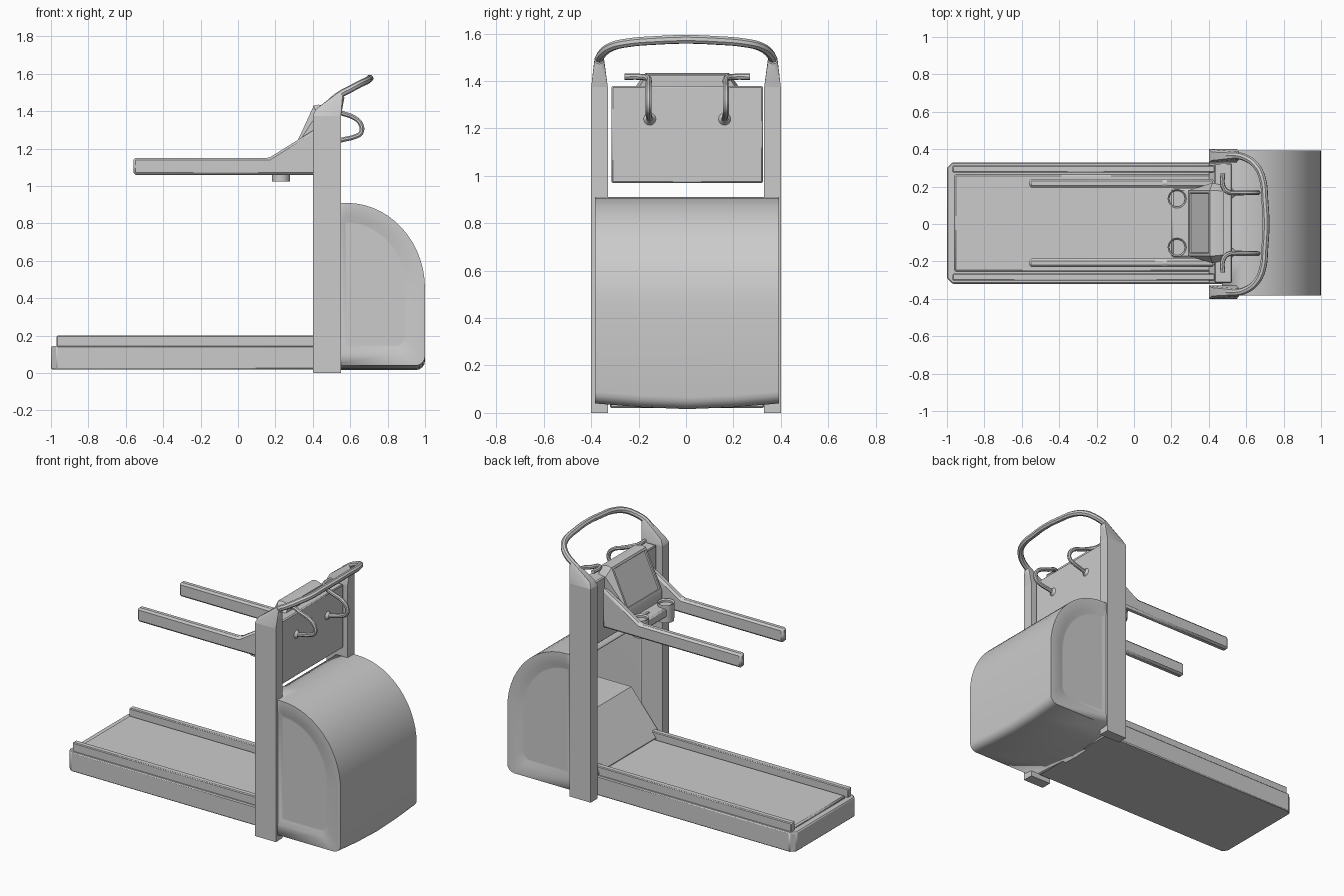
import bpy, bmesh, math
from mathutils import Vector

if "Cube" in bpy.data.objects:
    bpy.data.objects.remove(bpy.data.objects["Cube"])

C = 0.005  # small sideways offset of the centre parts


def finish(name, bm, bevel=0.0):
    bmesh.ops.recalc_face_normals(bm, faces=bm.faces[:])
    me = bpy.data.meshes.new(name)
    bm.to_mesh(me)
    bm.free()
    ob = bpy.data.objects.new(name, me)
    bpy.context.collection.objects.link(ob)
    if bevel:
        m = ob.modifiers.new("Bevel", 'BEVEL')
        m.width, m.segments = bevel, 1
    return ob


def extrude(name, pts, vec, bevel=0.0):
    bm = bmesh.new()
    f = bm.faces.new([bm.verts.new(p) for p in pts])
    r = bmesh.ops.extrude_face_region(bm, geom=[f])
    bmesh.ops.translate(bm, vec=vec, verts=[v for v in r['geom'] if isinstance(v, bmesh.types.BMVert)])
    return finish(name, bm, bevel)


def prism(name, xz, y0, y1, bevel=0.0):
    return extrude(name, [(x, y0, z) for x, z in xz], (0, y1 - y0, 0), bevel)


def box(name, x0, x1, y0, y1, z0, z1, bevel=0.0):
    return prism(name, [(x0, z0), (x1, z0), (x1, z1), (x0, z1)], y0, y1, bevel)


def hull_mesh(pts):
    bm = bmesh.new()
    for p in pts:
        bm.verts.new(p)
    r = bmesh.ops.convex_hull(bm, input=bm.verts[:])
    loose = [v for v in bm.verts if not v.link_faces]
    bmesh.ops.delete(bm, geom=loose, context='VERTS')
    bmesh.ops.recalc_face_normals(bm, faces=bm.faces[:])
    bmesh.ops.dissolve_limit(bm, angle_limit=0.02, verts=bm.verts[:], edges=bm.edges[:])
    return bm


def tube(name, pts, r):
    cu = bpy.data.curves.new(name, 'CURVE')
    cu.dimensions = '3D'
    cu.bevel_depth, cu.bevel_resolution, cu.resolution_u = r, 2, 4
    cu.use_fill_caps = True
    sp = cu.splines.new('BEZIER')
    sp.bezier_points.add(len(pts) - 1)
    for b, p in zip(sp.bezier_points, pts):
        b.co = p
        b.handle_left_type = b.handle_right_type = 'AUTO'
    ob = bpy.data.objects.new(name, cu)
    bpy.context.collection.objects.link(ob)
    bpy.context.view_layer.objects.active = ob
    bpy.ops.object.select_all(action='DESELECT')
    ob.select_set(True)
    bpy.ops.object.convert(target='MESH')
    return ob


# Running deck with cut rear corners, belt and roller strip
deck = [(-1, -.295), (-.97, -.325), (.5, -.325), (.5, .325), (-.97, .325), (-1, .295)]
extrude("deck", [(x, y + C, .02) for x, y in deck], (0, 0, .125), .006)
box("belt", -.96, .45, C - .26, C + .26, .12, .16, .008)

# Motor cover inside the open hood
prism("motor_cover", [(.40, .03), (.40, .165), (.61, .42), (.9, .42), (.9, .05)], C - .32, C + .32)


# Hood: lofted side outlines with recessed side panels, open towards the belt
def outline(d, zb):
    pts = [(.47 + d, .91 - d)]
    for i in range(15):
        a = math.pi / 2 * (1 - i / 14)
        pts.append((.58 + (.42 - d) * math.cos(a), .45 + (.46 - d) * math.sin(a)))
    r = .05
    for i in range(5):
        a = -math.pi / 2 * i / 4
        pts.append((1 - d - r + r * math.cos(a), zb + d + r + r * math.sin(a)))
    pts.append((.47 + d, zb + d))
    return pts


half = [(.11, .375, .04), (.10, .375, .04), (.07, .388, .04), (0, .388, .04), (0, .2, .024)]
loops = [(d, -y, zb) for d, y, zb in half] + [(0, 0, .016)] + [(d, y, zb) for d, y, zb in reversed(half)]
bm = bmesh.new()
rings = [[bm.verts.new((x, y + C, z)) for x, z in outline(d, zb)] for d, y, zb in loops]
for k, (a, b) in enumerate(zip(rings, rings[1:])):
    n = len(a)
    for i in range(n):
        if i == n - 1 and 3 <= k < len(rings) - 4:
            continue  # open front
        bm.faces.new((a[i], a[(i + 1) % n], b[(i + 1) % n], b[i]))
bm.faces.new(rings[0])
bm.faces.new(rings[-1])
hood = finish("hood", bm)
bm = bmesh.new()
bm.from_mesh(hood.data)
if sum(f.normal.dot(f.calc_center_median() - Vector((.73, C, .45))) for f in bm.faces) < 0:
    bmesh.ops.reverse_faces(bm, faces=bm.faces[:])
bm.to_mesh(hood.data)
bm.free()
m = hood.modifiers.new("Shell", 'SOLIDIFY')
m.thickness, m.offset = .012, -1

# Console back panel and tray
box("console_panel", .43, .525, C - .32, C + .32, .97, 1.38, .006)
box("tray", .20, .45, C - .185, C + .185, 1.06, 1.12, .01)
box("tray_button", .247, .263, C + .015, C + .065, 1.11, 1.126)

# Display housing with an inset screen
side = [(.29, .175, 1.18), (.405, .175, 1.43), (.43, .175, 1.435), (.42, .215, 1.38),
        (.48, .20, 1.38), (.48, .17, 1.425), (.43, .20, 1.06), (.29, .175, 1.10)]
bm = hull_mesh([(x, C + s * y, z) for s in (-1, 1) for x, y, z in side])
scr = max(bm.faces, key=lambda f: f.normal.dot(Vector((-.9, 0, .42))))
bmesh.ops.inset_region(bm, faces=[scr], thickness=.02)
bmesh.ops.inset_region(bm, faces=[scr], thickness=.004, depth=-.008)
finish("display", bm)

# Top handlebar
ends = [(.50, .365, 1.455), (.55, .366, 1.492), (.60, .352, 1.518), (.65, .315, 1.545), (.685, .25, 1.561), (.70, .12, 1.572)]
path = ends + [(.706, 0, 1.576)] + [(x, -y, z) for x, y, z in reversed(ends)]
tube("handlebar", path, .019)

for s, tag in ((-1, "right"), (1, "left")):
    # Raised foot rails
    box(f"foot_rail_{tag}", -.97, .45, C + s * .27, C + s * .308, .10, .20, .005)
    # Uprights with caps flowing into the handlebar
    box(f"upright_{tag}", .40, .55, s * .33, s * .40, 0, 1.375)
    cap = [(x, s * y, 1.375) for x in (.40, .55) for y in (.33, .40)]
    cap += [(x, s * y, z) for x, z in ((.415, 1.41), (.55, 1.42)) for y in (.34, .385)]
    for i in range(10):
        a = math.tau * i / 10
        cap.append((.555 + .014 * math.cos(a), s * (.366 + .021 * math.sin(a)), 1.49 - .018 * math.cos(a)))
    finish(f"upright_cap_{tag}", hull_mesh(cap))
    # Side arms
    prism(f"arm_{tag}", [(-.56, 1.06), (.43, 1.06), (.43, 1.315), (.165, 1.15), (-.56, 1.15)],
          C + s * .19, C + s * .236, .012)
    # Cup holders
    bm = bmesh.new()
    bmesh.ops.create_cone(bm, cap_ends=True, segments=24, radius1=.048, radius2=.05, depth=.115)
    bmesh.ops.translate(bm, verts=bm.verts[:], vec=(.23, C + s * .13, 1.0825))
    top = max(bm.faces, key=lambda f: f.calc_center_median().z)
    bmesh.ops.inset_region(bm, faces=[top], thickness=.008)
    bmesh.ops.translate(bm, verts=top.verts[:], vec=(0, 0, -.008))
    r = bmesh.ops.extrude_face_region(bm, geom=[top])
    bmesh.ops.translate(bm, verts=[v for v in r['geom'] if isinstance(v, bmesh.types.BMVert)], vec=(0, 0, -.03))
    bmesh.ops.delete(bm, geom=[top], context='FACES_ONLY')
    finish(f"cup_holder_{tag}", bm)
    # Looped grab handles behind the panel
    grab = [(.475, .265, 1.418), (.475, .20, 1.418), (.50, .168, 1.413), (.56, .163, 1.388), (.62, .163, 1.366),
            (.657, .163, 1.33), (.658, .163, 1.285), (.62, .163, 1.262), (.57, .16, 1.25), (.515, .157, 1.235)]
    tube(f"grab_handle_{tag}", [(x, C + s * y, z) for x, y, z in grab], .013)
    bm = bmesh.new()
    bmesh.ops.create_cone(bm, cap_ends=True, segments=16, radius1=.03, radius2=.014, depth=.02)
    for v in bm.verts:
        v.co = Vector((.53 + v.co.z, C + s * .158 + v.co.y, 1.24 - v.co.x))
    finish(f"handle_socket_{tag}", bm)

# Smooth shading with sharp edges kept
bpy.ops.object.select_all(action='SELECT')
bpy.context.view_layer.objects.active = hood
bpy.ops.object.shade_smooth_by_angle(angle=math.radians(30))
